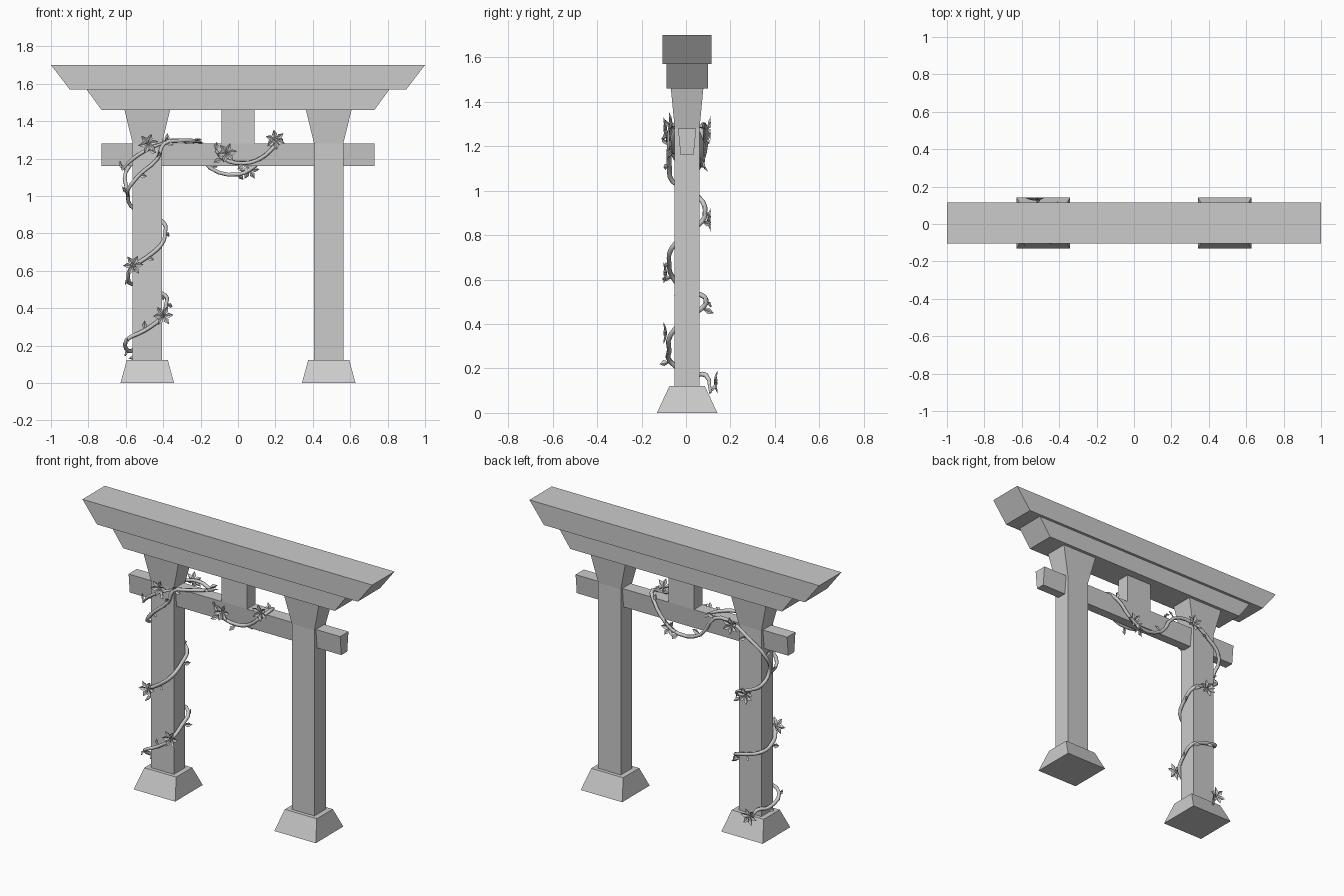
import bpy, math, random
from mathutils import Vector

if "Cube" in bpy.data.objects:
    bpy.data.objects.remove(bpy.data.objects["Cube"])

random.seed(4)
CY = 0.005  # depth centre of the gate


def mesh_object(name, verts, faces):
    me = bpy.data.meshes.new(name)
    me.from_pydata(verts, [], faces)
    me.update()
    ob = bpy.data.objects.new(name, me)
    bpy.context.collection.objects.link(ob)
    return ob


def loft(name, x, rings):
    """Stack of rectangles: (z, half width x, half depth y)."""
    v, f = [], []
    for z, hx, hy in rings:
        v += [(x + sx * hx, CY + sy * hy, z) for sx, sy in ((-1, -1), (1, -1), (1, 1), (-1, 1))]
    for r in range(len(rings) - 1):
        for i in range(4):
            a, b = r * 4 + i, r * 4 + (i + 1) % 4
            f.append((a, b, b + 4, a + 4))
    n = len(v)
    f += [(3, 2, 1, 0), (n - 4, n - 3, n - 2, n - 1)]
    return mesh_object(name, v, f)


# Gate timber and stone feet
loft("top_lintel", 0, [(1.57, 0.90, 0.11), (1.70, 1.0, 0.11)])
loft("lower_lintel", 0, [(1.46, 0.73, 0.093), (1.57, 0.81, 0.093)])
loft("tie_beam", 0, [(1.16, 0.73, 0.029), (1.28, 0.73, 0.041)])
loft("centre_strut", 0, [(1.28, 0.088, 0.041), (1.46, 0.088, 0.041)])
for side, s in (("left", -1), ("right", 1)):
    loft(side + "_base", s * 0.485, [(0, 0.143, 0.136), (0.122, 0.11, 0.079)])
    loft(side + "_pillar", s * 0.485,
         [(0.122, 0.078, 0.056), (1.28, 0.078, 0.056), (1.46, 0.122, 0.073)])


def vine(name, pts, radius):
    cu = bpy.data.curves.new(name, 'CURVE')
    cu.dimensions = '3D'
    cu.resolution_u = 3
    cu.bevel_depth = radius
    cu.bevel_resolution = 1
    cu.use_fill_caps = True
    sp = cu.splines.new('BEZIER')
    sp.bezier_points.add(len(pts) - 1)
    for i, (bp, p) in enumerate(zip(sp.bezier_points, pts)):
        bp.co = p
        bp.handle_left_type = bp.handle_right_type = 'AUTO'
        bp.radius = 0.6 if i in (0, len(pts) - 1) else 1.0
    ob = bpy.data.objects.new(name, cu)
    bpy.context.collection.objects.link(ob)


# Vine: winds up the left pillar, hangs behind the beam, returns over the front
main = [(-0.52, 0.11, 0.09), (-0.55, 0.09, 0.17), (-0.585, 0.03, 0.17), (-0.595, -0.07, 0.23),
        (-0.50, -0.075, 0.28), (-0.41, -0.07, 0.35), (-0.385, 0.0, 0.42), (-0.39, 0.07, 0.47),
        (-0.48, 0.09, 0.50), (-0.57, 0.07, 0.53), (-0.585, 0.0, 0.55), (-0.575, -0.06, 0.61),
        (-0.49, -0.075, 0.67), (-0.41, -0.065, 0.74), (-0.39, 0.0, 0.80), (-0.40, 0.07, 0.86),
        (-0.49, 0.085, 0.90), (-0.575, 0.075, 0.95), (-0.59, 0.02, 1.02), (-0.60, 0.07, 1.13),
        (-0.49, 0.09, 1.23), (-0.38, 0.085, 1.29), (-0.25, 0.07, 1.28), (-0.15, 0.07, 1.15),
        (0.0, 0.07, 1.115), (0.09, 0.07, 1.16), (0.18, 0.055, 1.26), (0.23, 0.0, 1.30),
        (0.20, -0.05, 1.27), (0.12, -0.055, 1.20), (0.03, -0.055, 1.175), (-0.08, -0.055, 1.20),
        (-0.12, -0.06, 1.245)]
branch = [(-0.59, 0.02, 1.0), (-0.585, -0.06, 1.04), (-0.53, -0.075, 1.11), (-0.43, -0.075, 1.20),
          (-0.395, -0.07, 1.28), (-0.32, -0.05, 1.295), (-0.24, 0.0, 1.295), (-0.20, 0.05, 1.29)]
twig = [(-0.62, -0.05, 1.14), (-0.56, -0.075, 1.20), (-0.48, -0.08, 1.25), (-0.395, -0.07, 1.285)]
vine("main_vine", main, 0.011)
vine("front_vine", branch, 0.011)
vine("vine_twig", twig, 0.010)


def blade(v, f, root, along, normal, length, width):
    """Folded pointed blade with a raised spine."""
    along, normal = along.normalized(), normal.normalized()
    side = along.cross(normal).normalized() * width
    b = len(v)
    mid = root + along * length * 0.55
    v += [root, mid + side + normal * 0.005, root + along * length,
          mid - side + normal * 0.005, mid - normal * 0.004]
    f += [(b, b + 1, b + 4), (b + 1, b + 2, b + 4), (b + 2, b + 3, b + 4), (b + 3, b, b + 4)]


# Leaves sprouting outwards along the stems
lv, lf = [], []
for path in (main, branch, twig):
    for i, p in enumerate(path):
        if i % 4 == 1:
            continue
        p = Vector(p)
        a = Vector(path[max(i - 1, 0)])
        c = Vector(path[min(i + 1, len(path) - 1)])
        t = (c - a).normalized()
        out = p - Vector((-0.485, CY, p.z)) if p.x < -0.35 else Vector((0, p.y - CY, 0.02))
        out.normalize()
        across = t.cross(out) * random.choice((-1, 1))
        blade(lv, lf, p, t * 0.6 + across * 0.8 + out * random.uniform(0.2, 0.7), out,
              random.uniform(0.045, 0.065), 0.014)
mesh_object("vine_leaves", lv, lf)

# Six-petalled flowers facing out from the front (-1) or back (+1)
fv, ff = [], []
for x, z, s in ((-0.48, 1.28, -1), (-0.40, 0.36, -1), (-0.56, 0.63, -1), (-0.06, 1.23, -1),
                (0.20, 1.30, -1), (-0.53, 0.14, 1), (0.06, 1.14, 1), (-0.38, 1.28, 1),
                (-0.48, 0.87, 1)):
    depth = 0.065 if x > -0.3 else (0.12 if z < 0.2 else 0.09)
    centre = Vector((x, CY + s * depth, z))
    spin = random.random()
    for k in range(6):
        a = spin + k * math.tau / 6
        along = Vector((math.cos(a), s * 0.3, math.sin(a)))
        blade(fv, ff, centre, along, Vector((0, s, 0)), 0.058, 0.014)
mesh_object("vine_flowers", fv, ff)
